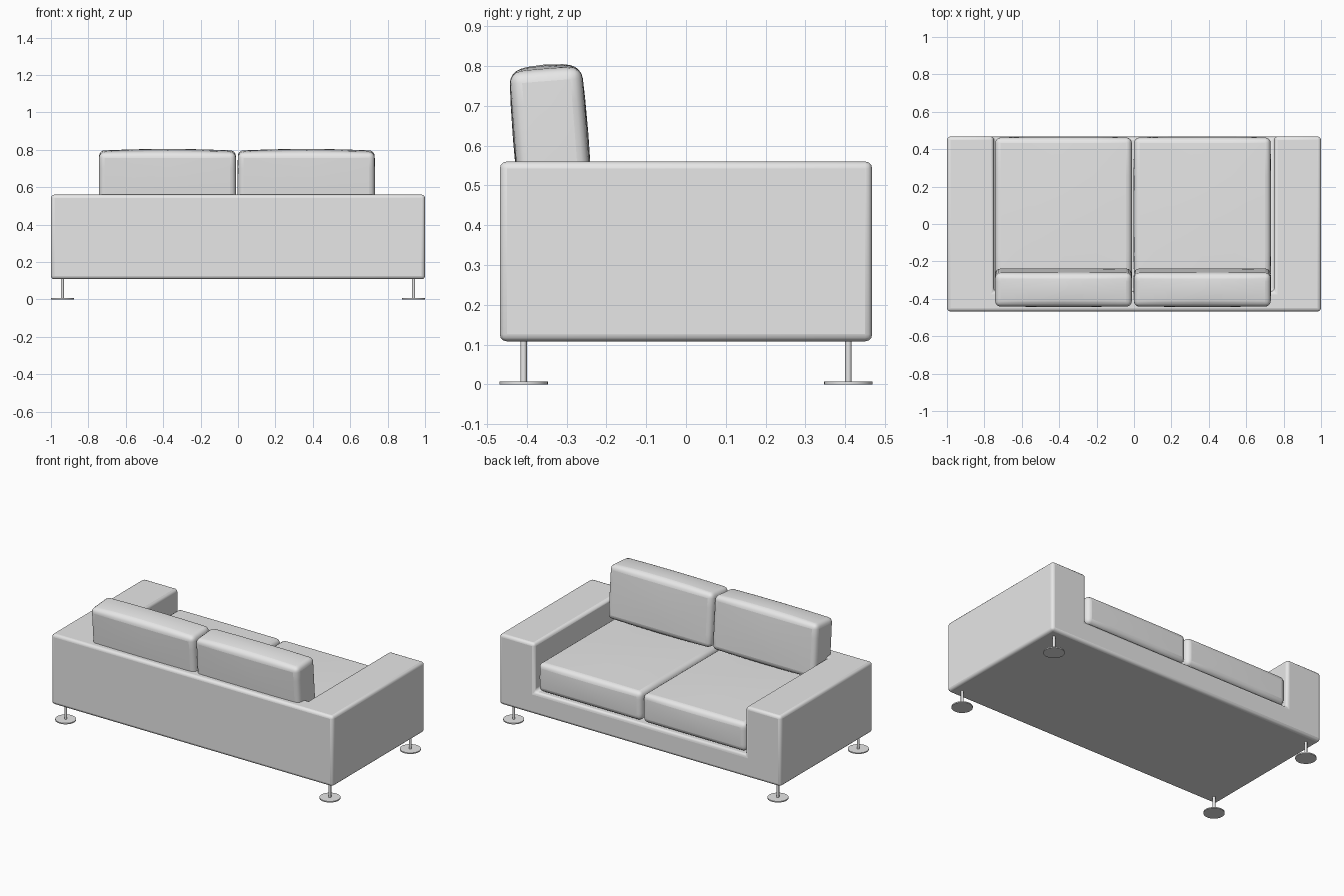
import bpy, bmesh, math
from mathutils import Matrix, Vector

cube = bpy.data.objects.get("Cube")
if cube:
    bpy.data.objects.remove(cube, do_unlink=True)

grey = bpy.data.materials.new("light grey")
grey.use_nodes = True
grey.diffuse_color = (0.8, 0.8, 0.8, 1)
grey.node_tree.nodes["Principled BSDF"].inputs["Base Color"].default_value = (0.8, 0.8, 0.8, 1)


def finish(name, bm, bevel=0, segments=4):
    """Turn a bmesh into a smooth-shaded object with rounded edges."""
    bmesh.ops.recalc_face_normals(bm, faces=bm.faces[:])
    mesh = bpy.data.meshes.new(name)
    bm.to_mesh(mesh)
    bm.free()
    mesh.materials.append(grey)
    ob = bpy.data.objects.new(name, mesh)
    bpy.context.collection.objects.link(ob)
    if bevel:
        mod = ob.modifiers.new("rounded edges", "BEVEL")
        mod.width = bevel
        mod.segments = segments
        mod.limit_method = "ANGLE"
        mod.angle_limit = math.radians(40)
    bpy.ops.object.select_all(action="DESELECT")
    bpy.context.view_layer.objects.active = ob
    ob.select_set(True)
    bpy.ops.object.shade_smooth_by_angle(angle=math.radians(35))
    return ob


def body():
    """One shell for base, arms and back, made from the outer faces of filled cells."""
    cuts = ((-1, -0.75, 0.75, 1), (-0.468, -0.36, 0.468), (0.108, 0.25, 0.56))

    def filled(c):
        if any(i < 0 or i >= len(cuts[a]) - 1 for a, i in enumerate(c)):
            return False
        return c != (1, 1, 1)          # the seat well is the only empty cell

    bm = bmesh.new()
    cells = [(i, j, k) for i in range(3) for j in range(2) for k in range(2)]
    for c in filter(filled, cells):
        for axis in range(3):
            for side in (0, 1):
                n = list(c)
                n[axis] += 2 * side - 1
                if filled(tuple(n)):
                    continue
                u, v = (axis + 1) % 3, (axis + 2) % 3
                quad = []
                for du, dv in ((0, 0), (1, 0), (1, 1), (0, 1)):
                    p = [0, 0, 0]
                    p[axis] = cuts[axis][c[axis] + side]
                    p[u] = cuts[u][c[u] + du]
                    p[v] = cuts[v][c[v] + dv]
                    quad.append(bm.verts.new(p))
                bm.faces.new(quad)
    bmesh.ops.remove_doubles(bm, verts=bm.verts[:], dist=1e-4)
    bmesh.ops.recalc_face_normals(bm, faces=bm.faces[:])
    bmesh.ops.dissolve_limit(bm, angle_limit=0.02, verts=bm.verts[:], edges=bm.edges[:])
    finish("sofa_body", bm, 0.018, 3)


def cushion(name, centre, size, puff, tilt=0):
    """Softly crowned box, optionally leaning back."""
    bm = bmesh.new()
    bmesh.ops.create_cube(bm, size=2)
    bmesh.ops.subdivide_edges(bm, edges=bm.edges[:], cuts=3, use_grid_fill=True)
    for v in bm.verts:
        c = v.co.copy()
        for a in range(3):
            crown = 0
            if abs(c[a]) > 0.99:
                crown = puff[a] * (1 - c[(a + 1) % 3] ** 2) * (1 - c[(a + 2) % 3] ** 2)
            v.co[a] = c[a] * (size[a] / 2 - puff[a] + crown)
    bm.transform(Matrix.Translation(Vector(centre)) @ Matrix.Rotation(tilt, 4, "X"))
    finish(name, bm, 0.03)


def cylinder(bm, x, y, z0, z1, r, sides):
    bmesh.ops.create_cone(bm, cap_ends=True, segments=sides, radius1=r, radius2=r,
                          depth=z1 - z0, matrix=Matrix.Translation((x, y, (z0 + z1) / 2)))


body()

# Seat and back cushions, one pair on each side
for side, x in (("right", -0.377), ("left", 0.365)):
    cushion("seat_cushion_" + side, (x, 0.054, 0.35), (0.735, 0.828, 0.2), (0.002, 0.006, 0.008))
    cushion("back_cushion_" + side, (x, -0.34, 0.622), (0.735, 0.19, 0.365),
            (0.002, 0.004, 0.012), math.radians(4.5))

# Legs: thin post on a flat round foot
for end, y in (("back", -0.408), ("front", 0.408)):
    for side, x in (("right", -0.939), ("left", 0.939)):
        bm = bmesh.new()
        cylinder(bm, x, y, 0, 0.007, 0.061, 32)
        cylinder(bm, x, y, 0.007, 0.112, 0.008, 16)
        finish(f"leg_{end}_{side}", bm)
